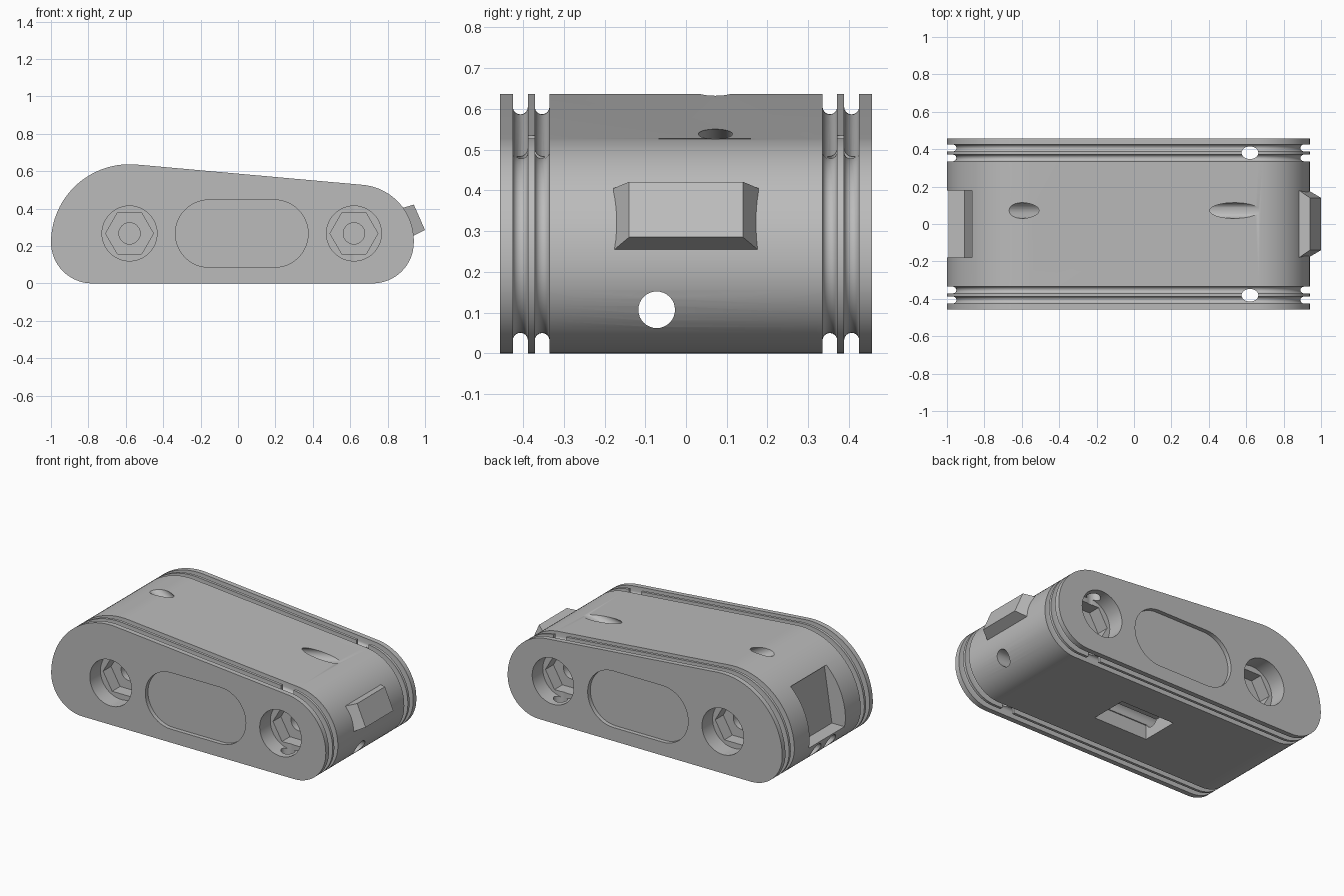
import bpy, bmesh, math
from mathutils import Vector

if "Cube" in bpy.data.objects:
    bpy.data.objects.remove(bpy.data.objects["Cube"])

grey = bpy.data.materials.new("plain_grey")
grey.diffuse_color = (0.5, 0.5, 0.5, 1)
grey.use_nodes = True
grey.node_tree.nodes["Principled BSDF"].inputs["Base Color"].default_value = grey.diffuse_color


def make(name, rings):
    """Skin a list of equal-length closed rings and cap both ends."""
    bm = bmesh.new()
    loops = [[bm.verts.new(p) for p in ring] for ring in rings]
    n = len(loops[0])
    for a, b in zip(loops, loops[1:]):
        for i in range(n):
            j = (i + 1) % n
            bm.faces.new((a[i], a[j], b[j], b[i]))
    bm.faces.new(loops[0][::-1])
    bm.faces.new(loops[-1])
    bmesh.ops.recalc_face_normals(bm, faces=bm.faces)
    me = bpy.data.meshes.new(name)
    bm.to_mesh(me)
    bm.free()
    ob = bpy.data.objects.new(name, me)
    bpy.context.collection.objects.link(ob)
    me.materials.append(grey)
    return ob


def arc(cx, cz, r, a0, a1, n):
    out = []
    for i in range(n + 1):
        a = math.radians(a0 + (a1 - a0) * i / n)
        out.append((cx + r * math.cos(a), cz + r * math.sin(a)))
    return out


def extrude_y(name, pts, y0, y1):
    return make(name, [[(x, y, z) for x, z in pts] for y in (y0, y1)])


def rod(name, p, q, r, n=32):
    """Round bar between two points."""
    p, q = Vector(p), Vector(q)
    rot = (q - p).to_track_quat('Z', 'Y')
    ring = [rot @ Vector((x, y, 0)) for x, y in arc(0, 0, r, 0, 360, n)[:-1]]
    return make(name, [[p + v for v in ring], [q + v for v in ring]])


def outline(d):
    """Body outline in x and z, shrunk by d."""
    return (arc(0.72, 0.22, 0.22 - d, -90, 0, 16)
            + arc(0.64, 0.228, 0.30 - d, 1, 85, 20)
            + arc(-0.58, 0.217, 0.42 - d, 85, 179, 28)
            + arc(-0.78, 0.22, 0.22 - d, 180, 270, 16))


# body with two round-bottomed grooves near each end
half = [(0.335, 0.0)]
for y0, y1 in ((0.335, 0.371), (0.388, 0.425)):
    c, r = (y0 + y1) / 2, (y1 - y0) / 2
    if y0 > 0.35:
        half.append((y0, 0.0))
    half += [(c - r * math.cos(math.pi * i / 8), 0.032 + r * math.sin(math.pi * i / 8))
             for i in range(9)]
    half.append((y1, 0.0))
half.append((0.457, 0.0))
stations = [(-y, d) for y, d in reversed(half)] + half
body = make("body", [[(x, y, z) for x, z in outline(d)] for y, d in stations])

cutters = []
for s in (-1, 1):
    # bolt pockets: round counterbore, hexagon seat, pilot hole
    for cx in (-0.58, 0.62):
        cutters.append(rod("counterbore", (cx, s * 0.5, 0.267), (cx, s * 0.35, 0.267), 0.147, 48))
        cutters.append(extrude_y("hex_seat", arc(cx, 0.267, 0.128, 0, 360, 6)[:-1],
                                 s * 0.36, s * 0.27))
        cutters.append(rod("pilot_hole", (cx, s * 0.30, 0.267), (cx, s * 0.16, 0.267), 0.057))
    # shallow rounded recess on each face
    stadium = arc(0.195, 0.266, 0.18, -90, 90, 24) + arc(-0.155, 0.266, 0.18, 90, 270, 24)
    cutters.append(extrude_y("face_recess", stadium, s * 0.5, s * 0.43))
    # vertical hole linking the grooves to the right pocket
    ring = arc(0.62, s * 0.381, 1, 0, 360, 24)[:-1]
    oval = [(0.62 + (x - 0.62) * 0.045, s * 0.381 + (y - s * 0.381) * 0.034) for x, y in ring]
    cutters.append(make("groove_hole", [[(x, y, z) for x, y in oval] for z in (-0.1, 0.7)]))

# lengthwise hole, short left hole and the sloping cord tunnels
cutters.append(rod("long_hole", (-1.2, -0.072, 0.107), (1.2, -0.072, 0.107), 0.045))
cutters.append(rod("short_hole", (-1.2, 0.072, 0.107), (-0.70, 0.072, 0.107), 0.043))
meet = Vector((-0.15, 0.072, 0.377))
for mouth in ((-0.60, 0.072, 0.637), (0.55, 0.072, 0.541)):
    m = Vector(mouth)
    cutters.append(rod("cord_tunnel", meet, m + (m - meet).normalized() * 0.35, 0.042))

# socket in the left end, with a leaning floor
cutters.append(extrude_y("end_socket", [(-0.85, 0.525), (-0.905, 0.165), (-1.2, 0.165),
                                        (-1.2, 0.525)], -0.18, 0.18))
# underside pocket
cutters.append(make("underside_pocket", [[(x, y, z) for x, y in (
    (-0.19, -0.12), (0.19, -0.12), (0.19, 0.12), (-0.19, 0.12))] for z in (-0.1, 0.09)]))

bpy.context.view_layer.objects.active = body
for c in cutters:
    mod = body.modifiers.new("cut", 'BOOLEAN')
    mod.operation, mod.solver, mod.object = 'DIFFERENCE', 'EXACT', c
    bpy.ops.object.modifier_apply(modifier=mod.name)
    bpy.data.objects.remove(c, do_unlink=True)

# bevelled latch block on the right end
inner = [(0.80, -0.178, 0.375), (0.80, 0.178, 0.375), (0.80, 0.178, 0.19), (0.80, -0.178, 0.19)]
base = [(0.885, -0.178, 0.405), (0.885, 0.178, 0.405), (0.935, 0.178, 0.253), (0.935, -0.178, 0.253)]
tip = [(0.94, -0.14, 0.421), (0.94, 0.14, 0.421), (1.0, 0.14, 0.285), (1.0, -0.14, 0.285)]
make("latch", [inner, base, tip])

bpy.ops.object.select_all(action='DESELECT')
body.select_set(True)
bpy.ops.object.shade_smooth_by_angle(angle=math.radians(25))
